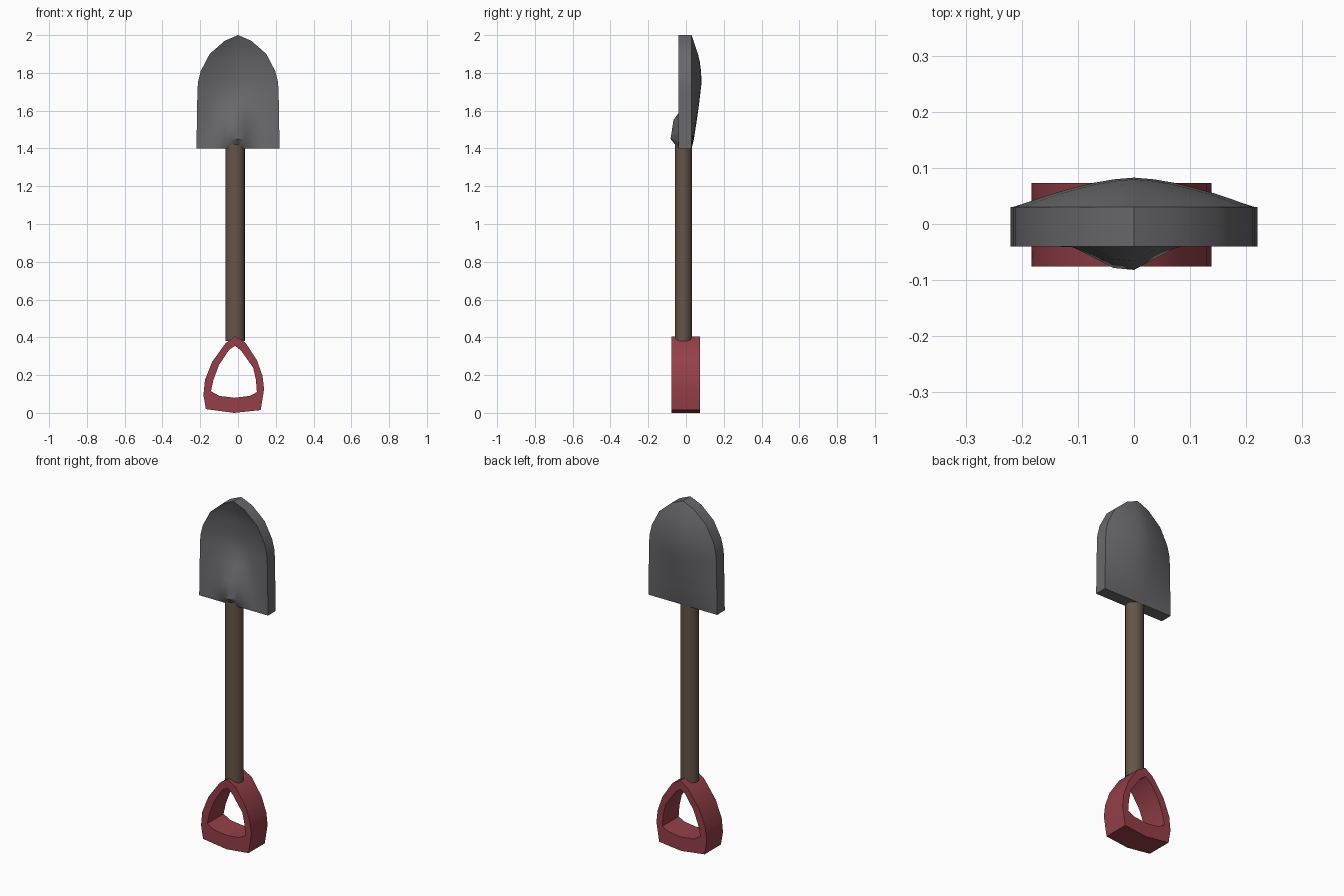
import bpy, bmesh, math

cube = bpy.data.objects.get("Cube")
if cube:
    bpy.data.objects.remove(cube, do_unlink=True)


def material(name, rgb):
    m = bpy.data.materials.new(name)
    m.use_nodes = True
    m.diffuse_color = (*rgb, 1)
    m.node_tree.nodes["Principled BSDF"].inputs["Base Color"].default_value = (*rgb, 1)
    return m


def finish(bm, name, mat, angle):
    bmesh.ops.remove_doubles(bm, verts=bm.verts, dist=0.0005)
    bmesh.ops.recalc_face_normals(bm, faces=bm.faces)
    mesh = bpy.data.meshes.new(name)
    bm.to_mesh(mesh)
    bm.free()
    ob = bpy.data.objects.new(name, mesh)
    bpy.context.collection.objects.link(ob)
    mesh.materials.append(mat)
    bpy.ops.object.select_all(action="DESELECT")
    ob.select_set(True)
    bpy.context.view_layer.objects.active = ob
    bpy.ops.object.shade_smooth_by_angle(angle=math.radians(angle))
    return ob


def lerp(points, z):
    """Piecewise linear value at height z."""
    for (z0, a), (z1, b) in zip(points, points[1:]):
        if z <= z1:
            return a + (b - a) * (z - z0) / (z1 - z0)
    return points[-1][1]


steel = material("dark steel", (0.14, 0.14, 0.15))
wood = material("brown wood", (0.13, 0.09, 0.065))
red = material("red plastic", (0.30, 0.05, 0.065))

# Blade: rounded outline, dished front with a socket ridge, bulged back
WIDTH = [(1.4, .22), (1.7, .215), (1.75, .212), (1.81, .197), (1.9, .15), (1.97, .07), (2, 0)]
BULGE = [(1.4, 0), (1.45, .012), (1.6, .035), (1.77, .055), (1.88, .04), (2, 0)]
DISH = [(1.4, 0), (1.5, .02), (1.65, .045), (1.77, .055), (1.9, .035), (2, 0)]
RIDGE = [(1.4, 0), (1.45, .05), (1.55, .035), (1.7, 0), (2, 0)]
ROWS = [1.4, 1.45, 1.5, 1.55, 1.62, 1.7, 1.75, 1.81, 1.86, 1.9, 1.94, 1.97, 2]
COLS = 12

bm = bmesh.new()
grids = []
for side in ("front", "back"):
    grid = []
    for z in ROWS:
        row = []
        for i in range(COLS + 1):
            u = 2 * i / COLS - 1
            x = u * lerp(WIDTH, z)
            fall = 1 - abs(u) ** 1.6
            if side == "back":
                y = .03 + lerp(BULGE, z) * fall
            else:
                bump = max(0, 1 - abs(x + .015) / .11)
                y = -.04 + lerp(DISH, z) * fall * (1 - bump * (z < 1.56))
                y -= lerp(RIDGE, z) * bump
            row.append(bm.verts.new((x, y, z)))
        grid.append(row)
    for r0, r1 in zip(grid, grid[1:]):
        for i in range(COLS):
            bm.faces.new((r0[i], r0[i + 1], r1[i + 1], r1[i]))
    grids.append(grid)

# Blade rim joins front and back around the outline
borders = [g[0] + [r[-1] for r in g[1:]] + [r[0] for r in g[:0:-1]] for g in grids]
front, back = borders
for i in range(len(front)):
    j = (i + 1) % len(front)
    bm.faces.new((front[i], front[j], back[j], back[i]))
finish(bm, "blade", steel, 40)

# Shaft
bm = bmesh.new()
bmesh.ops.create_cone(bm, cap_ends=True, segments=20, radius1=.051, radius2=.051, depth=1.04)
for v in bm.verts:
    v.co.x -= .015
    v.co.y = v.co.y * .88 - .013
    v.co.z += .9
finish(bm, "shaft", wood, 40)

# Grip: closed loop with a window, extruded front to back
OUTER = [(-.17, .02), (-.183, .095), (-.175, .175), (-.137, .27), (-.065, .37), (-.015, .405),
         (.037, .375), (.1, .28), (.13, .195), (.138, .125), (.12, .015), (-.02, 0)]
INNER = [(-.1, .09), (-.143, .115), (-.13, .175), (-.1, .255), (-.048, .333), (-.016, .355),
         (.016, .33), (.08, .24), (.095, .175), (.1, .11), (.063, .09), (-.016, .08)]
bm = bmesh.new()
loops = [[bm.verts.new((x, y, z)) for x, z in pts]
         for pts, y in ((OUTER, -.076), (OUTER, .073), (INNER, .073), (INNER, -.076))]
for k in range(4):
    a, b = loops[k], loops[(k + 1) % 4]
    for i in range(len(a)):
        j = (i + 1) % len(a)
        bm.faces.new((a[i], a[j], b[j], b[i]))
finish(bm, "grip", red, 35)
